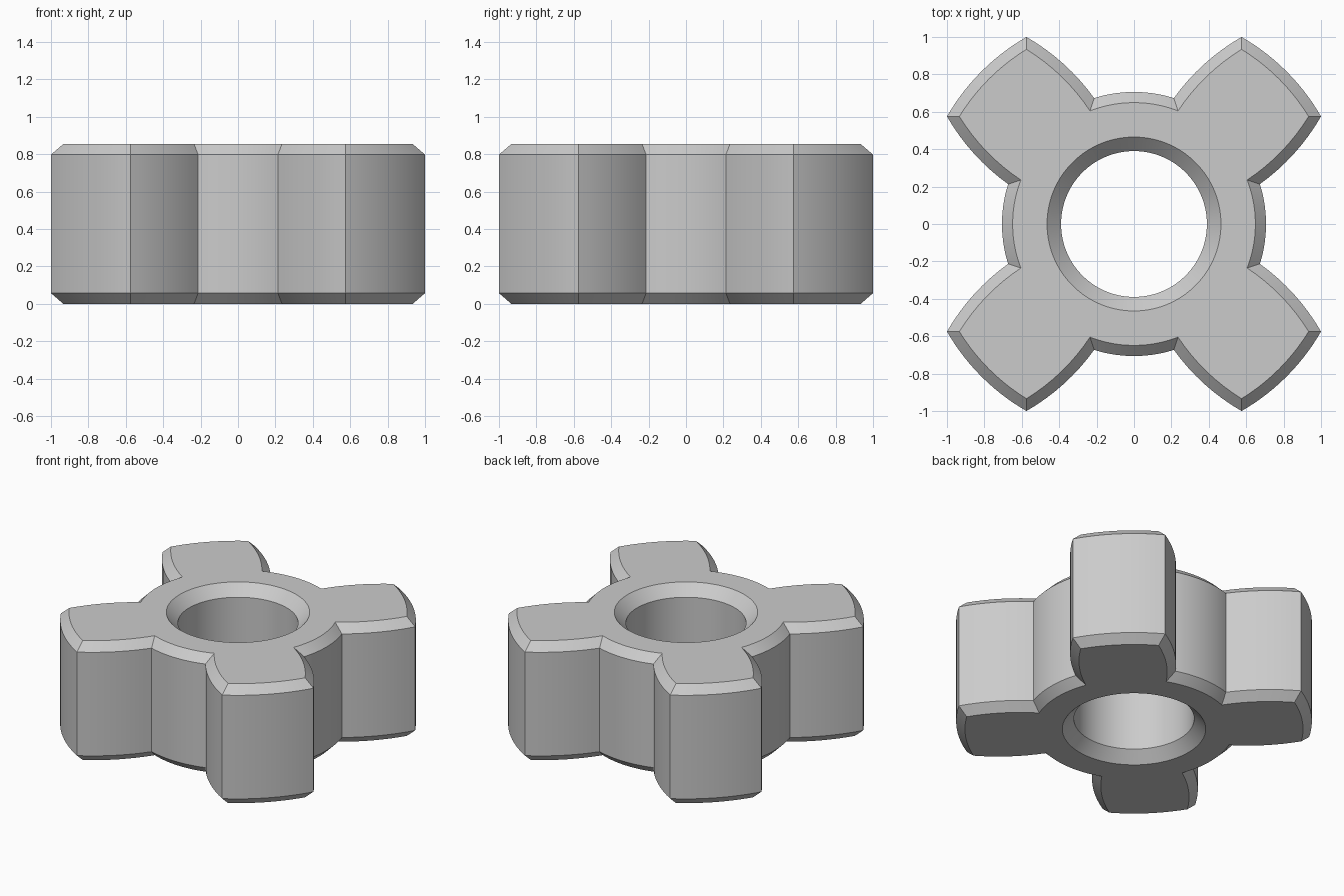
import bpy, bmesh
from math import sin, cos, atan2, sqrt, pi

cube = bpy.data.objects.get("Cube")
if cube:
    bpy.data.objects.remove(cube, do_unlink=True)

HEIGHT = 0.855
CHAMFER = 0.057
HUB_R = 0.706       # hub between the arms
TIP_X = 0.575       # corner of an arm tip, at y = 1
TIP_R = sqrt(TIP_X ** 2 + 1)
FLANK_X = 2 * TIP_X  # centre of the flank circle, same radius as the tip
BORE_R = 0.39
BORE_CHAMFER = 0.075


def arc(cx, radius, a0, a1, steps):
    """Points on a circle centred at (cx, 0), end point left out."""
    angles = [a0 + (a1 - a0) * i / steps for i in range(steps)]
    return [(cx + radius * cos(a), radius * sin(a)) for a in angles]


def outline(inset):
    """Four-armed contour, moved inward by inset."""
    r, hub = TIP_R - inset, HUB_R - inset
    base_x = (FLANK_X ** 2 + hub ** 2 - r ** 2) / (2 * FLANK_X)
    base_y = sqrt(hub ** 2 - base_x ** 2)
    tip_y = sqrt(r ** 2 - TIP_X ** 2)
    base, tip = atan2(base_y, base_x), atan2(tip_y, TIP_X)
    # One quarter, clockwise: hub, flank, tip, then the mirrored flank
    quarter = arc(0, hub, pi - base, base, 14)
    flank = arc(FLANK_X, r, atan2(base_y, base_x - FLANK_X),
                atan2(tip_y, TIP_X - FLANK_X), 8)
    quarter += flank + arc(0, r, tip, pi / 2 - tip, 14) + [(tip_y, TIP_X)]
    quarter += [(y, x) for x, y in reversed(flank[1:])]
    points = []
    for _ in range(4):
        points += quarter
        quarter = [(y, -x) for x, y in quarter]
    return points


full, small = outline(0), outline(CHAMFER)


def bore(radius):
    return [(radius * cos(a), radius * sin(a)) for a in (atan2(y, x) for x, y in full)]


# Closed loop of rings: outer wall going up, bore going down
rings = [
    (small, 0), (full, CHAMFER), (full, HEIGHT - CHAMFER), (small, HEIGHT),
    (bore(BORE_R + BORE_CHAMFER), HEIGHT), (bore(BORE_R), HEIGHT - BORE_CHAMFER),
    (bore(BORE_R), BORE_CHAMFER), (bore(BORE_R + BORE_CHAMFER), 0),
]
bm = bmesh.new()
loops = [[bm.verts.new((x, y, z)) for x, y in pts] for pts, z in rings]
for k, low in enumerate(loops):
    high = loops[(k + 1) % len(loops)]
    for i in range(len(low)):
        j = (i + 1) % len(low)
        bm.faces.new((low[i], high[i], high[j], low[j]))
bmesh.ops.recalc_face_normals(bm, faces=bm.faces)

mesh = bpy.data.meshes.new("coupling_spider")
bm.to_mesh(mesh)
bm.free()
spider = bpy.data.objects.new("coupling_spider", mesh)
bpy.context.collection.objects.link(spider)

# Plain grey
grey = bpy.data.materials.new("light_grey")
grey.use_nodes = True
colour = (0.6, 0.6, 0.6, 1)
grey.diffuse_color = colour
grey.node_tree.nodes["Principled BSDF"].inputs["Base Color"].default_value = colour
mesh.materials.append(grey)

# Smooth curved walls, sharp edges
bpy.ops.object.select_all(action="DESELECT")
spider.select_set(True)
bpy.context.view_layer.objects.active = spider
bpy.ops.object.shade_smooth_by_angle(angle=pi / 9)
